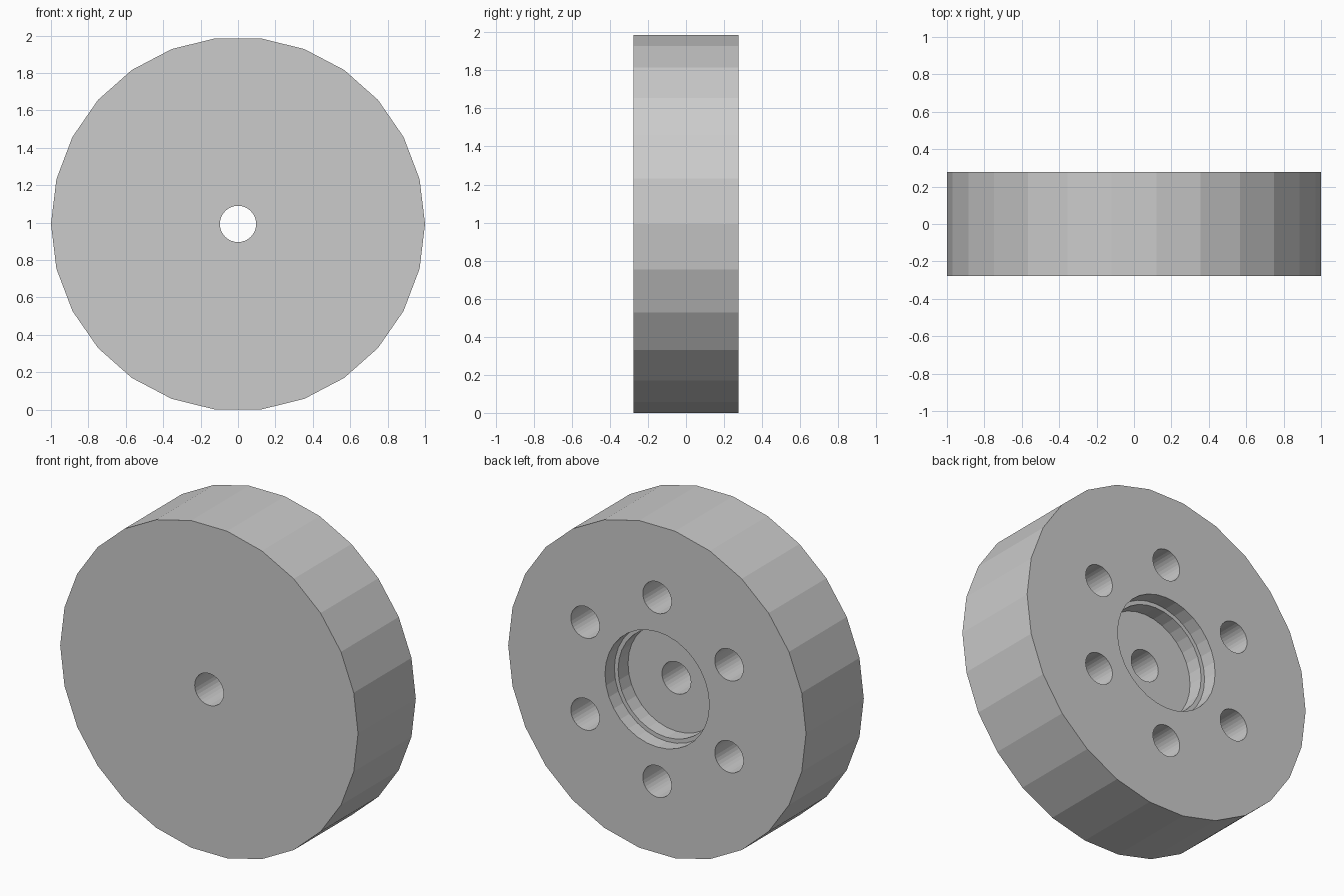
import bpy
from math import pi, sin, cos, radians

if "Cube" in bpy.data.objects:
    bpy.data.objects.remove(bpy.data.objects["Cube"])

APOTHEM = cos(pi / 26)      # half height of the 26-sided disc
HALF = 0.277                # half thickness


def cylinder(name, radius, y0, y1, sides, x=0.0, z=APOTHEM):
    """Cylinder along y from y0 to y1, with a vertex on the x axis."""
    bpy.ops.mesh.primitive_cylinder_add(
        vertices=sides, radius=radius, depth=y1 - y0,
        location=(x, (y0 + y1) / 2, z), rotation=(pi / 2, pi / 2, 0))
    obj = bpy.context.object
    obj.name = name
    return obj


def cut(body, cutter):
    cutter.hide_render = True
    mod = body.modifiers.new("cut", 'BOOLEAN')
    mod.operation = 'DIFFERENCE'
    mod.solver = 'EXACT'
    mod.object = cutter
    bpy.context.view_layer.objects.active = body
    bpy.ops.object.modifier_apply(modifier=mod.name)
    bpy.data.objects.remove(cutter, do_unlink=True)


# wheel disc
disc = cylinder("wheel_disc", 1.0, -HALF, HALF, 26)

# stepped recess in the back face
cut(disc, cylinder("recess_outer", 0.35, HALF - 0.09, HALF + 0.1, 32))
cut(disc, cylinder("recess_inner", 0.325, HALF - 0.185, HALF + 0.1, 32))

# axle hole right through
cut(disc, cylinder("axle_hole", 0.097, -HALF - 0.1, HALF + 0.1, 32))

# ring of six blind bolt holes in the back face
for i in range(6):
    a = radians(90 + 60 * i)
    cut(disc, cylinder("bolt_hole", 0.096, HALF - 0.37, HALF + 0.1, 32,
                       0.558 * cos(a), APOTHEM + 0.558 * sin(a)))
